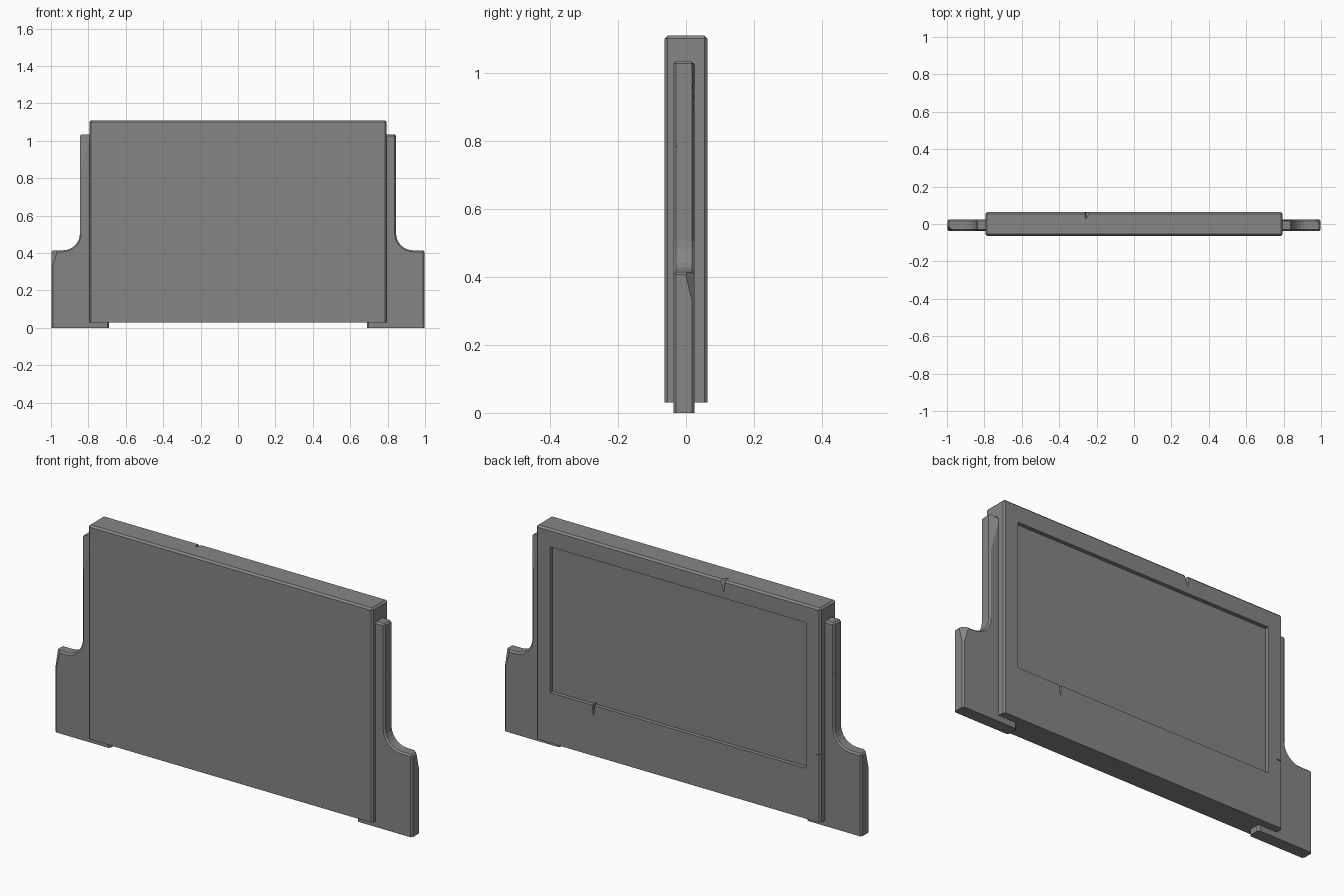
import bpy, bmesh, math
from mathutils import Vector

cube = bpy.data.objects.get("Cube")
if cube:
    bpy.data.objects.remove(cube, do_unlink=True)

grey = bpy.data.materials.new("stone_grey")
grey.use_nodes = True
COLOUR = (0.24, 0.24, 0.24, 1)
grey.diffuse_color = COLOUR
bsdf = next(n for n in grey.node_tree.nodes if n.type == 'BSDF_PRINCIPLED')
bsdf.inputs["Base Color"].default_value = COLOUR


def to_object(name, bm):
    bmesh.ops.recalc_face_normals(bm, faces=bm.faces[:])
    mesh = bpy.data.meshes.new(name)
    bm.to_mesh(mesh)
    bm.free()
    mesh.materials.append(grey)
    obj = bpy.data.objects.new(name, mesh)
    bpy.context.collection.objects.link(obj)
    return obj


def slab(outline, y0, y1, width):
    """Extrude an x-z outline through y, chamfering all but the underside."""
    bm = bmesh.new()
    face = bm.faces.new([bm.verts.new((x, y0, z)) for x, z in outline])
    out = bmesh.ops.extrude_face_region(bm, geom=[face])
    moved = [v for v in out["geom"] if isinstance(v, bmesh.types.BMVert)]
    bmesh.ops.translate(bm, verts=moved, vec=(0, y1 - y0, 0))
    bmesh.ops.recalc_face_normals(bm, faces=bm.faces[:])
    base = min(v.co.z for v in bm.verts) + 0.001
    sharp = [e for e in bm.edges if e.calc_face_angle(0) > 1
             and any(v.co.z > base for v in e.verts)]
    bmesh.ops.bevel(bm, geom=sharp, offset=width, segments=1, affect='EDGES')
    return bm


def cut(obj, points):
    """Subtract the convex hull of the points."""
    bm = bmesh.new()
    for p in points:
        bm.verts.new(p)
    bmesh.ops.convex_hull(bm, input=bm.verts[:])
    cutter = to_object("cutter", bm)
    cutter.hide_render = True
    mod = obj.modifiers.new("cut", 'BOOLEAN')
    mod.operation, mod.solver, mod.object = 'DIFFERENCE', 'EXACT', cutter
    bpy.context.view_layer.objects.active = obj
    bpy.ops.object.modifier_apply(modifier=mod.name)
    bpy.data.objects.remove(cutter, do_unlink=True)


# Main standing slab
W, B = 0.795, 0.063
panel = to_object("main_slab", slab(
    [(-W, 0.03), (W, 0.03), (W, 1.11), (-W, 1.11)], -B, B, 0.009))

# Shallow recess on the back
cut(panel, [(x, y, z) for x in (-0.715, 0.715)
            for y in (B - 0.02, 0.1) for z in (0.284, 1.02)])

# Chipped notch in the top edge, crack under the recess, nick at the side
cut(panel, [(-0.265, 0.075, 1.12), (-0.222, 0.075, 1.12),
            (-0.258, 0.02, 1.12), (-0.255, 0.075, 1.03)])
cut(panel, [(0.465, 0.07, 0.29), (0.482, 0.07, 0.29),
            (0.474, 0.03, 0.29), (0.472, 0.07, 0.21)])
cut(panel, [(-0.8, 0.07, 0.375), (-0.8, 0.07, 0.365),
            (-0.8, 0.03, 0.37), (-0.75, 0.07, 0.37)])

# Side supports with a curved shoulder and broad foot
R = 0.09
shoulder = [(0.845 + R - R * math.cos(a), 0.415 + R - R * math.sin(a))
            for a in (math.radians(90 - 15 * i) for i in range(7))]
profile = [(0.69, 0), (0.998, 0), (0.998, 0.415)] + shoulder + [
    (0.845, 1.035), (0.69, 1.035)]
for name, s in (("left_support", 1), ("right_support", -1)):
    bm = slab([(s * x, z) for x, z in profile], -0.037, 0.025, 0.008)
    # Broken upper corner of the foot, on opposite faces
    yc = 0.025 if s > 0 else -0.037
    p = Vector((s * 0.998, yc, 0.3))
    q = Vector((s * 0.998, yc - s * 0.028, 0.415))
    r = Vector((s * 0.965, yc, 0.415))
    n = (q - p).cross(r - p)
    if n.x * s < 0:
        n.negate()
    foot = [v for v in bm.verts if abs(v.co.x) > 0.95 and v.co.z > 0.2]
    faces = {f for v in foot for f in v.link_faces}
    edges = {e for f in faces for e in f.edges}
    geom = set(foot) | faces | edges | {v for f in faces for v in f.verts}
    bmesh.ops.bisect_plane(bm, geom=list(geom), plane_co=p, plane_no=n,
                           clear_outer=True)
    bmesh.ops.holes_fill(bm, edges=[e for e in bm.edges if e.is_boundary])
    support = to_object(name, bm)
    # Thin nick in the upright
    yn = -s * 0.045 - 0.006
    cut(support, [(s * 0.86, yn, 0.787), (s * 0.86, yn, 0.773),
                  (s * 0.86, yn + s * 0.045, 0.785), (s * 0.825, yn, 0.78)])
